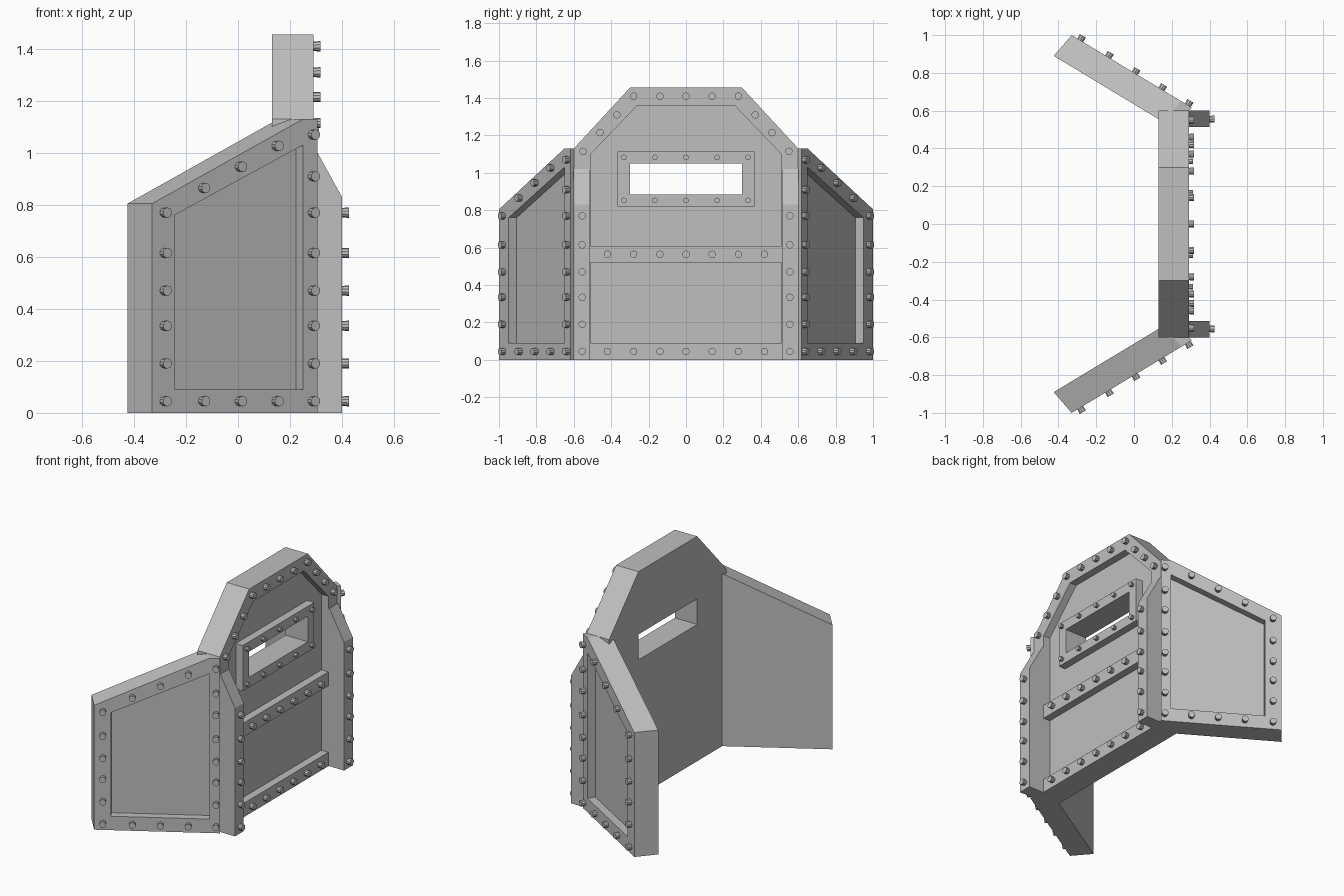
import bpy, bmesh
from mathutils import Vector

if "Cube" in bpy.data.objects:
    bpy.data.objects.remove(bpy.data.objects["Cube"])

steel = bpy.data.materials.new("grey_steel")
steel.use_nodes = True
GREY = (0.52, 0.52, 0.52, 1)
steel.diffuse_color = GREY
steel.node_tree.nodes["Principled BSDF"].inputs["Base Color"].default_value = GREY


def finish(bm, name):
    bmesh.ops.recalc_face_normals(bm, faces=bm.faces)
    mesh = bpy.data.meshes.new(name)
    bm.to_mesh(mesh)
    bm.free()
    mesh.materials.append(steel)
    obj = bpy.data.objects.new(name, mesh)
    bpy.context.collection.objects.link(obj)
    return obj


def loft(name, loops):
    """Closed solid through loops of equal length, capped at both ends."""
    bm = bmesh.new()
    rings = [[bm.verts.new(p) for p in loop] for loop in loops]
    for a, b in zip(rings, rings[1:]):
        for i in range(len(a)):
            j = (i + 1) % len(a)
            bm.faces.new((a[i], a[j], b[j], b[i]))
    bm.faces.new(rings[0])
    bm.faces.new(rings[-1])
    return finish(bm, name)


def framed_panel(name, outer, inner, back, recess):
    """Plate with a raised border around a sunken field."""
    back, recess = Vector(back), Vector(recess)
    outer, inner = [Vector(p) for p in outer], [Vector(p) for p in inner]
    return loft(name, [[p + back for p in outer], outer, inner,
                       [p + recess for p in inner]])


def box(name, lo, hi):
    base = [(lo[0], lo[1]), (hi[0], lo[1]), (hi[0], hi[1]), (lo[0], hi[1])]
    return loft(name, [[(x, y, z) for x, y in base] for z in (lo[2], hi[2])])


def rivets(name, points, normal, radius=0.02, length=0.027):
    bm = bmesh.new()
    n = Vector(normal).normalized()
    turn = n.to_track_quat('Z', 'Y').to_matrix().to_4x4()
    for p in points:
        m = turn.copy()
        m.translation = Vector(p) + n * (length / 2 - 0.003)
        bmesh.ops.create_cone(bm, cap_ends=True, segments=10, radius1=radius * 0.9,
                              radius2=radius, depth=length + 0.006, matrix=m)
    return finish(bm, name)


FRONT = 0.29
ROWS = [0.045, 0.19, 0.335, 0.47, 0.615, 0.77]
COLUMNS = [i * 0.14 for i in range(-3, 4)]


def symmetric(half):
    return half + [(-y, z) for y, z in reversed(half)]


# Main shield with sunken field
outline = symmetric([(0.6, 0), (0.6, 1.13), (0.3, 1.455)])
field = symmetric([(0.51, 0.09), (0.51, 1.1), (0.26, 1.36)])
shield = framed_panel("main_shield", [(FRONT, y, z) for y, z in outline],
                      [(FRONT, y, z) for y, z in field], (-0.16, 0, 0), (-0.05, 0, 0))
box("middle_band", (0.23, -0.512, 0.52), (FRONT, 0.512, 0.61))

# Viewing slit cut through shield and its frame
slit_frame = box("slit_frame", (0.23, -0.365, 0.82), (FRONT, 0.365, 1.115))
cutter = box("slit_cutter", (0, -0.3, 0.885), (0.5, 0.3, 1.05))
cutter.hide_render = True
for obj in (shield, slit_frame):
    mod = obj.modifiers.new("slit", 'BOOLEAN')
    mod.object = cutter
    mod.solver = 'EXACT'
    bpy.context.view_layer.objects.active = obj
    bpy.ops.object.modifier_apply(modifier=mod.name)
bpy.data.objects.remove(cutter)

# Rivets on the shield
spots = [(y, z) for y in COLUMNS for z in (0.045, 0.565)]
spots += [(y, 1.41) for y in COLUMNS[1:-1]]
spots += [(s * y, z) for s in (1, -1) for y, z in ((0.37, 1.31), (0.46, 1.215), (0.55, 1.115))]
rivets("shield_rivets", [(FRONT, y, z) for y, z in spots], (1, 0, 0))
rivets("slit_rivets", [(FRONT, i * 0.166, z) for i in range(-2, 3) for z in (0.853, 1.083)],
       (1, 0, 0), radius=0.015, length=0.022)


# Angled side wings and reinforcing posts
def wing_point(x, z, side):
    return (x, side * (1 - 0.603 * (x + 0.33)), z)


wing_outline = [(-0.33, 0), (0.305, 0), (0.305, 1.13), (0.25, 1.13), (-0.33, 0.805)]
wing_field = [(-0.245, 0.09), (0.25, 0.09), (0.25, 1.03), (0.2, 1.003), (-0.245, 0.76)]
post_profile = [(0.28, 0), (0.4, 0), (0.4, 0.83), (0.295, 1.02), (0.28, 1.02)]
wing_spots = [(-0.285, z) for z in ROWS]
wing_spots += [(0.285, z) for z in ROWS + [0.91, 1.07]]
wing_spots += [(-0.137, 0.045), (0.004, 0.045), (0.145, 0.045),
               (-0.137, 0.865), (0.004, 0.947), (0.145, 1.027)]

for label, side in (("left", 1), ("right", -1)):
    framed_panel(label + "_wing", [wing_point(x, z, side) for x, z in wing_outline],
                 [wing_point(x, z, side) for x, z in wing_field],
                 (-0.095, -0.11 * side, 0), (-0.026, -0.043 * side, 0))
    rivets(label + "_wing_rivets", [wing_point(x, z, side) for x, z in wing_spots],
           (0.516, 0.856 * side, 0))
    loft(label + "_post", [[(x, side * y, z) for x, z in post_profile] for y in (0.513, 0.602)])
    rivets(label + "_post_rivets", [(0.4, side * 0.555, z) for z in ROWS], (1, 0, 0))
